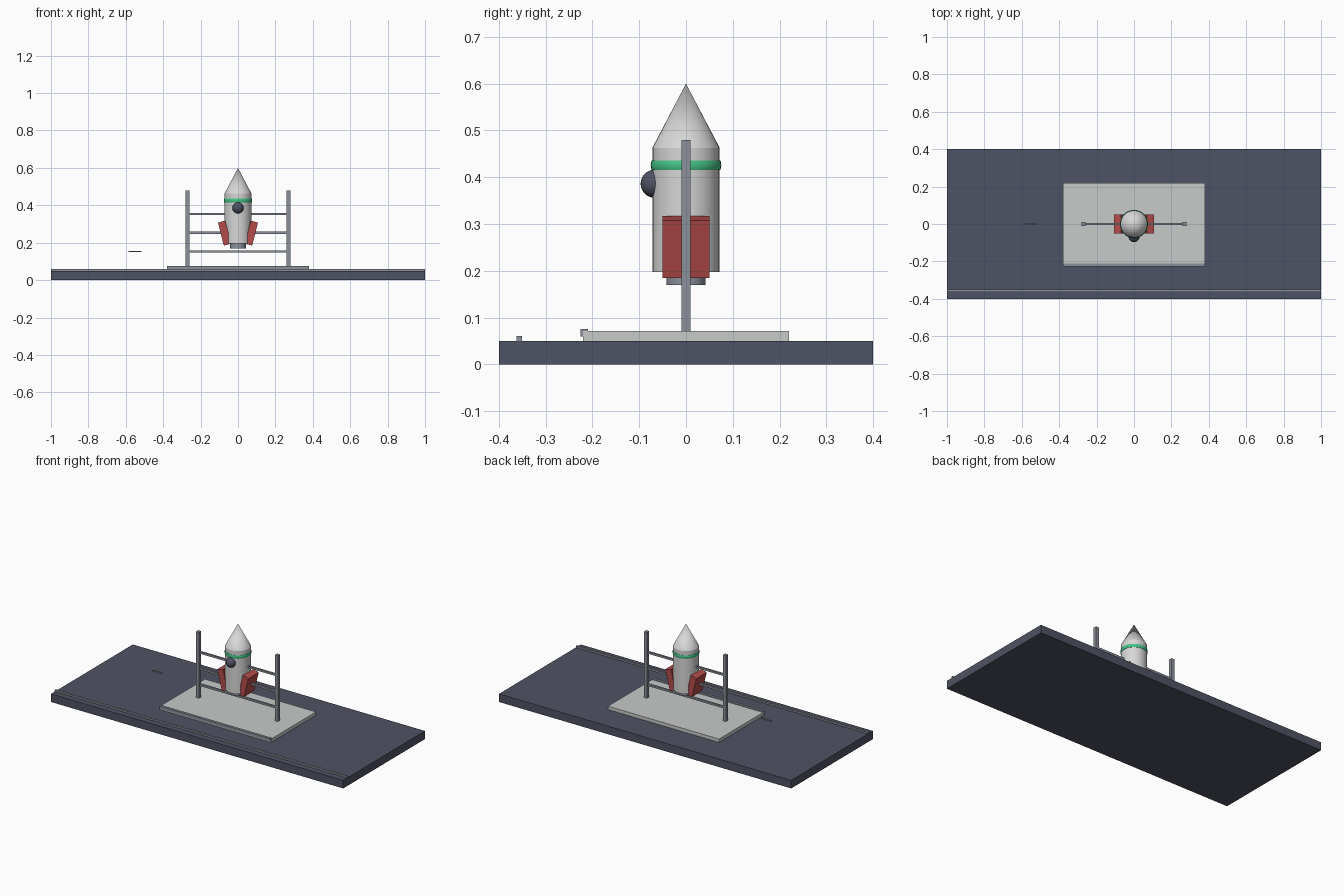
import bpy, math

if "Cube" in bpy.data.objects:
    bpy.data.objects.remove(bpy.data.objects["Cube"])


def material(name, rgb):
    m = bpy.data.materials.new(name)
    m.diffuse_color = (*rgb, 1)
    m.use_nodes = True
    m.node_tree.nodes["Principled BSDF"].inputs["Base Color"].default_value = m.diffuse_color
    return m


SLATE = material("dark slate", (0.078, 0.084, 0.125))
PALE = material("pale grey", (0.58, 0.59, 0.59))
WHITE = material("off white", (0.68, 0.68, 0.68))
STEEL = material("steel grey", (0.26, 0.28, 0.33))
RED = material("red", (0.46, 0.07, 0.07))
GREEN = material("green", (0.06, 0.56, 0.25))


def finish(ob, name, mat, smooth=False):
    ob.name = name
    ob.data.materials.append(mat)
    if smooth:
        bpy.ops.object.shade_smooth_by_angle(angle=math.radians(35))
    return ob


def box(name, center, size, mat, tilt=0):
    bpy.ops.mesh.primitive_cube_add(size=1, location=center)
    ob = bpy.context.object
    ob.scale = size
    ob.rotation_euler.y = tilt
    return finish(ob, name, mat)


def lathe(name, profile, mat, sides=32, closed=False):
    """Revolve (radius, z) points around the vertical axis; radius 0 makes a pole."""
    verts, rings = [], []
    for r, z in profile:
        n = sides if r > 0 else 1
        rings.append([len(verts) + i for i in range(n)])
        verts += [(r * math.cos(math.tau * i / sides), r * math.sin(math.tau * i / sides), z)
                  for i in range(n)]
    faces = []
    pairs = list(zip(rings, rings[1:] + rings[:1])) if closed else list(zip(rings, rings[1:]))
    for a, b in pairs:
        for i in range(sides):
            j = (i + 1) % sides
            quad = [a[i % len(a)], a[j % len(a)], b[j % len(b)], b[i % len(b)]]
            faces.append(list(dict.fromkeys(quad)))
    mesh = bpy.data.meshes.new(name)
    mesh.from_pydata(verts, [], faces)
    ob = bpy.data.objects.new(name, mesh)
    bpy.context.collection.objects.link(ob)
    bpy.ops.object.select_all(action='DESELECT')
    ob.select_set(True)
    bpy.context.view_layer.objects.active = ob
    return finish(ob, name, mat, True)


# Ground slab, launch pad and their front trim strips
box("ground_slab", (0, 0, 0.025), (2, 0.8, 0.05), SLATE)
box("launch_pad", (0, 0, 0.06), (0.76, 0.44, 0.022), PALE)
box("slab_trim", (0, -0.357, 0.054), (2, 0.012, 0.012), STEEL)
box("pad_trim", (0, -0.218, 0.067), (0.76, 0.016, 0.016), STEEL)

# Gantry: two posts joined by three rungs, plus the small loose bar at the left
for side, label in ((-1, "left"), (1, "right")):
    box(label + "_post", (side * 0.27, 0, 0.275), (0.02, 0.02, 0.41), STEEL)
for i in range(3):
    box(f"rung_{i + 1}", (0, 0, 0.153 + 0.1 * i), (0.54, 0.012, 0.012), STEEL)
box("loose_bar", (-0.55, 0, 0.153), (0.07, 0.007, 0.007), STEEL)

# Rocket: nozzle, hull, nose and collar
lathe("nozzle", [(0, 0.17), (0.042, 0.17), (0.042, 0.2), (0, 0.2)], STEEL)
lathe("hull", [(0, 0.197), (0.072, 0.197), (0.072, 0.463), (0, 0.463)], WHITE)
lathe("nose_cone", [(0, 0.463), (0.072, 0.463), (0, 0.6)], WHITE)
lathe("collar", [(0.068, 0.415), (0.0735, 0.416), (0.075, 0.42), (0.0755, 0.426),
                 (0.075, 0.432), (0.0735, 0.436), (0.068, 0.437)], GREEN, closed=True)

# Domed porthole on the front
bpy.ops.mesh.primitive_uv_sphere_add(segments=24, ring_count=16, radius=0.03,
                                     location=(0, -0.067, 0.386))
finish(bpy.context.object, "porthole", SLATE, True)

# Thick side fins leaning outward
for side, label in ((-1, "left"), (1, "right")):
    box(label + "_fin", (side * 0.072, 0, 0.251), (0.04, 0.1, 0.127), RED, tilt=side * 0.25)
